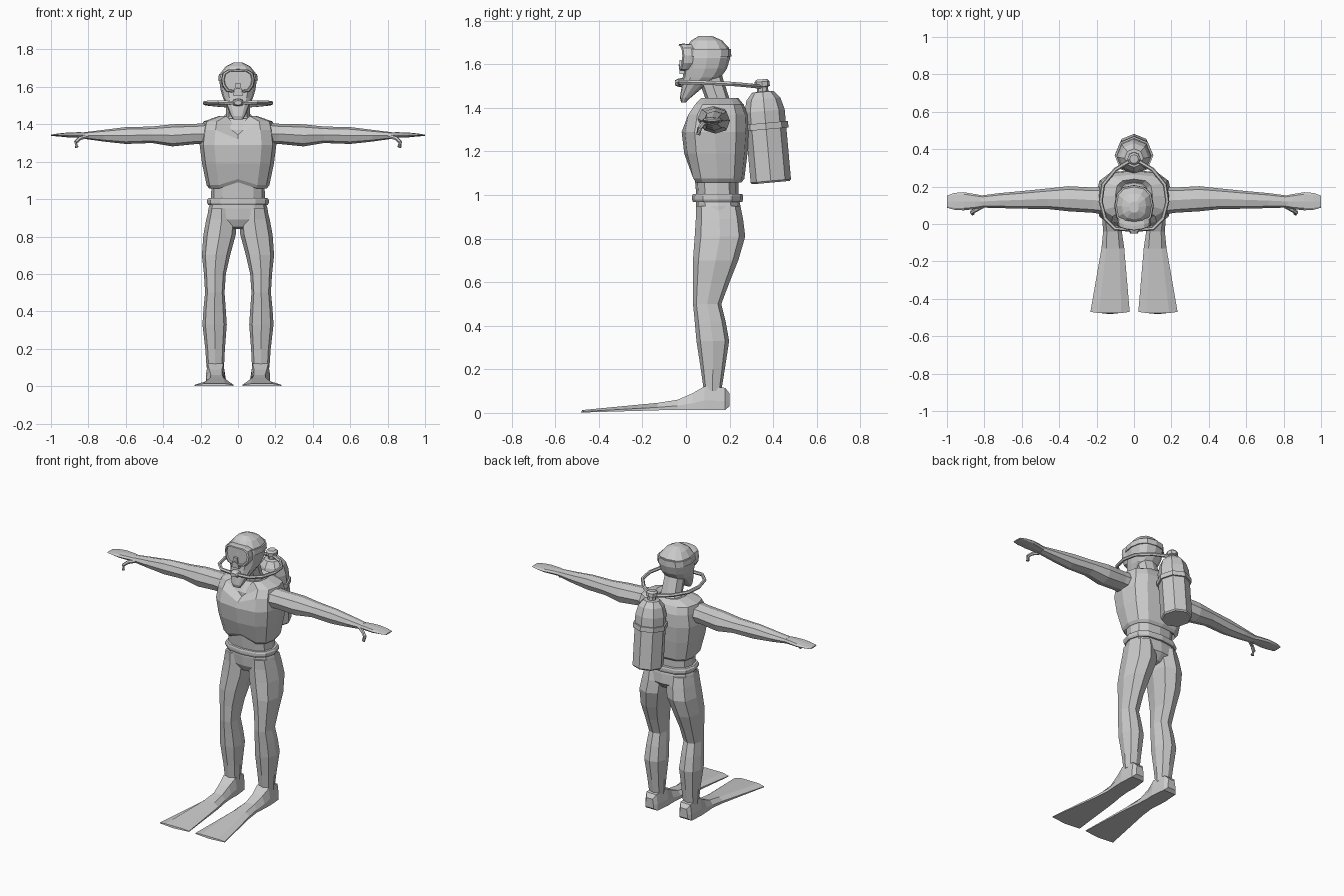
import bpy, bmesh, math
from mathutils import Vector


def finish(name, bm):
    bmesh.ops.recalc_face_normals(bm, faces=bm.faces)
    me = bpy.data.meshes.new(name)
    bm.to_mesh(me)
    bm.free()
    ob = bpy.data.objects.new(name, me)
    bpy.context.collection.objects.link(ob)
    return ob


def bridge(name, rings, close=True):
    """Skin a list of equally sized point rings."""
    bm = bmesh.new()
    vs = [[bm.verts.new(p) for p in r] for r in rings]
    n = len(rings[0])
    for a, b in zip(vs, vs[1:]):
        for i in range(n):
            j = (i + 1) % n
            bm.faces.new((a[i], a[j], b[j], b[i]))
    if close:
        bm.faces.new(vs[0])
        bm.faces.new(vs[-1])
    return finish(name, bm)


def loft(name, axis, rows, n=8, p=0.8, side=1, close=True):
    """Rows: position on axis, then low/high extents on the other two axes."""
    rings = []
    for t, a0, a1, b0, b1 in rows:
        ring = []
        for i in range(n):
            w = 2 * math.pi * i / n
            c, s = math.cos(w), math.sin(w)
            a = (a0 + a1) / 2 + (a1 - a0) / 2 * math.copysign(abs(c) ** p, c)
            b = (b0 + b1) / 2 + (b1 - b0) / 2 * math.copysign(abs(s) ** p, s)
            x, y, z = {'z': (a, b, t), 'x': (t, a, b), 'y': (a, t, b)}[axis]
            ring.append((x * side, y, z))
        rings.append(ring)
    return bridge(name, rings, close)


def body(name, rows, n=12, p=0.8):
    """Symmetric vertical loft. Rows: z, half width, front y, back y."""
    return loft(name, 'z', [(z, -w, w, f, b) for z, w, f, b in rows], n, p)


def tube(name, pts, r, n=6):
    pts = [Vector(q) for q in pts]
    rings = []
    for i, q in enumerate(pts):
        d = (pts[min(i + 1, len(pts) - 1)] - pts[max(i - 1, 0)]).normalized()
        u = d.cross(Vector((0, 0.1, 1))).normalized()
        v = d.cross(u)
        rings.append([q + r * (u * math.cos(k * math.tau / n) + v * math.sin(k * math.tau / n))
                      for k in range(n)])
    return bridge(name, rings)


# Torso, hips and belt
body("torso", [(.97, .145, .05, .24), (1.08, .142, .04, .24), (1.2, .165, .03, .26),
               (1.37, .15, .04, .25), (1.43, .07, .08, .22)])
body("hips", [(1.0, .142, .045, .24), (.95, .158, .045, .25), (.89, .165, .05, .255),
              (.85, .11, .07, .22), (.84, .04, .09, .19)])
body("belt", [(.968, .14, .05, .24), (.968, .158, .032, .258), (.98, .165, .028, .262),
              (.995, .165, .028, .262), (1.005, .158, .032, .258), (1.005, .14, .05, .24)])

# Vest with notched hem and V neckline
vest = body("vest", [(1.08, .14, .05, .24), (1.058, .155, .035, .255), (1.075, .168, .022, .268),
                     (1.19, .192, -.008, .282), (1.29, .205, -.02, .29), (1.37, .195, -.003, .285),
                     (1.415, .185, .03, .265), (1.445, .1, .06, .24), (1.42, .07, .08, .22)], p=.7)
for v in vest.data.vertices:
    if abs(v.co.x) < .01 and v.co.y < .1:
        if v.co.z < 1.1:
            v.co.z += .032
        elif v.co.z > 1.4:
            v.co.z -= .07
            v.co.y += .01
        elif v.co.z > 1.35:
            v.co.z = 1.32

# Neck and head
body("neck", [(1.38, .085, .09, .24), (1.44, .065, .09, .2), (1.55, .06, .05, .165)], 8)
body("head", [(1.425, .025, -.022, -.002), (1.445, .038, -.028, .02), (1.5, .062, -.02, .085),
              (1.54, .08, -.015, .16), (1.58, .092, -.01, .188), (1.63, .1, -.008, .203),
              (1.675, .093, -.002, .198), (1.71, .065, .025, .165), (1.73, .025, .06, .12)])
body("mask_strap", [(1.635, .095, .0, .198), (1.635, .106, -.012, .208),
                    (1.67, .102, -.01, .207), (1.67, .09, .0, .19)])

# Mask frame with recessed lens, following the curve of the face
half = [(.055, 1.692), (.082, 1.675), (.09, 1.64), (.084, 1.605), (.062, 1.575), (.03, 1.57)]
outline = [(0, 1.695)] + half + [(0, 1.592)] + [(-x, z) for x, z in reversed(half)]


def mask_ring(scale, y):
    return [(x * scale, y + 3 * (x * scale) ** 2, 1.637 + (z - 1.637) * scale) for x, z in outline]


bridge("mask", [mask_ring(.95, .025), mask_ring(1, -.012), mask_ring(.96, -.032),
                mask_ring(.84, -.034), mask_ring(.8, -.024)])
bridge("nose_pocket", [[(-.026, y, 1.555), (.026, y, 1.555), (.012, y, 1.62), (-.012, y, 1.62)]
                       for y in (0, -.03)])

# Mouthpiece and air hoses
loft("mouthpiece", 'y', [(.01, -.03, .03, 1.495, 1.54), (-.035, -.03, .03, 1.497, 1.535),
                         (-.05, -.02, .02, 1.503, 1.527)])
for s in (1, -1):
    tube("air_hose", [(s * x, y, z) for x, y, z in (
        (.015, -.03, 1.515), (.1, -.025, 1.517), (.155, .03, 1.517), (.178, .12, 1.514),
        (.165, .21, 1.51), (.1, .29, 1.503), (.01, .345, 1.497))], .011)

# Air tank, tilted to follow the back
tank_parts = {
    "air_tank": [(0, .086), (.008, .093), (.33, .093), (.385, .078), (.418, .05), (.42, .028)],
    "tank_valve": [(.41, .026), (.44, .026), (.443, .035), (.465, .035), (.476, .024)],
    "tank_band": [(.245, .09), (.245, .103), (.275, .103), (.275, .09)]}
for name, prof in tank_parts.items():
    tank = loft(name, 'z', [(z, -r, r, -r, r) for z, r in prof], 8, 1)
    tank.location = (0, .39, 1.057)
    tank.rotation_euler.x = .09

for s in (1, -1):
    # Arm, hand and thumb
    loft("arm", 'x', [(.15, .05, .2, 1.29, 1.41), (.22, .06, .195, 1.295, 1.403),
                      (.35, .068, .202, 1.282, 1.4), (.46, .08, .19, 1.3, 1.388),
                      (.6, .082, .176, 1.295, 1.385), (.72, .085, .165, 1.308, 1.37),
                      (.82, .088, .152, 1.322, 1.358)], 8, .85, s)
    loft("hand", 'x', [(.8, .09, .15, 1.324, 1.356), (.85, .08, .16, 1.328, 1.358),
                       (.91, .073, .17, 1.33, 1.356), (.96, .076, .166, 1.335, 1.351),
                       (1.0, .087, .152, 1.338, 1.345)], 8, .75, s)
    tube("thumb", [(s * .8, .1, 1.337), (s * .845, .075, 1.325), (s * .868, .062, 1.305),
                   (s * .862, .056, 1.277)], .011)
    # Leg
    loft("leg", 'z', [(.95, .02, .155, .045, .25), (.89, .005, .17, .045, .262),
                      (.81, .012, .185, .04, .272), (.7, .042, .193, .032, .24),
                      (.6, .065, .182, .032, .2), (.5, .072, .176, .032, .162),
                      (.42, .066, .184, .04, .182), (.33, .06, .19, .048, .198),
                      (.2, .07, .175, .068, .178), (.1, .075, .168, .082, .162)], 8, .8, s)
    # Boot and swim fin: y, centre x, half width, bottom, top, top half width
    rings = []
    for y, c, w, b, t, k in ((.2, .122, .028, .03, .09, .022), (.18, .122, .044, .014, .115, .036),
                             (.085, .12, .052, .014, .122, .042), (.03, .12, .05, .014, .09, .034),
                             (-.04, .115, .05, .014, .06, .03), (-.13, .113, .061, .012, .046, .035),
                             (-.47, .128, .105, .002, .013, .06)):
        m = b + (t - b) * .4
        e = .012 if y < -.4 else 0
        rings.append([(s * (c + dx), y - dy, z) for dx, z, dy in (
            (-w, b, 0), (0, b, e), (w, b, 0), (w, m, 0), (k, t, e * .5), (-k, t, e * .5), (-w, m, 0))])
    bridge("swim_fin", rings)
